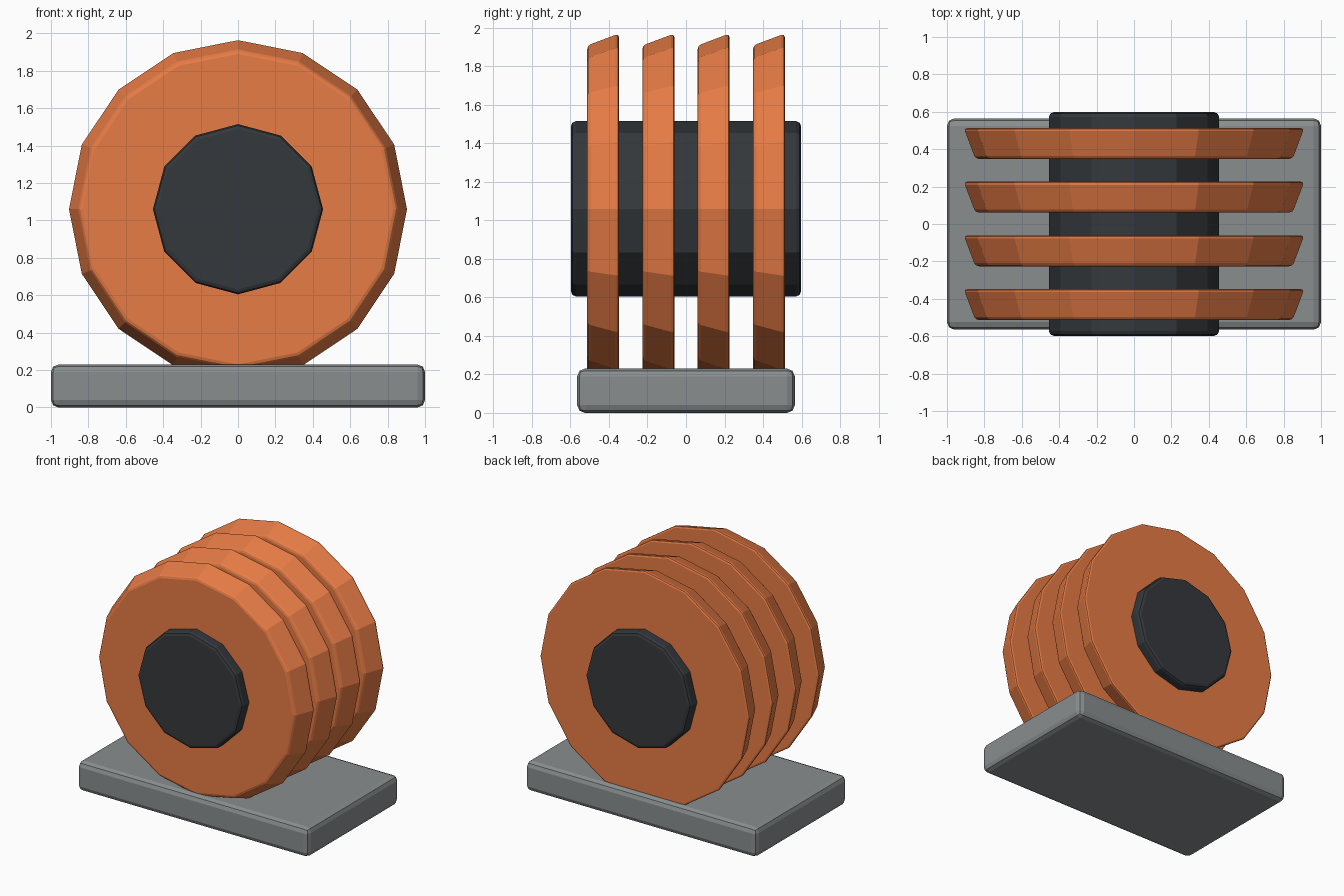
import bpy, bmesh
from math import radians
from mathutils import Matrix

if "Cube" in bpy.data.objects:
    bpy.data.objects.remove(bpy.data.objects["Cube"])

AXLE_Z = 1.06


def material(name, rgb):
    m = bpy.data.materials.new(name)
    m.diffuse_color = (*rgb, 1)
    m.use_nodes = True
    m.node_tree.nodes["Principled BSDF"].inputs["Base Color"].default_value = m.diffuse_color
    return m


def finish(name, bm, loc, bevel, mat=None):
    mesh = bpy.data.meshes.new(name)
    bm.to_mesh(mesh)
    bm.free()
    ob = bpy.data.objects.new(name, mesh)
    ob.location = loc
    bpy.context.collection.objects.link(ob)
    if mat:
        mesh.materials.append(mat)
    mod = ob.modifiers.new("edge_bevel", 'BEVEL')
    mod.width = bevel
    mod.segments = 2
    mod.limit_method = 'ANGLE'
    mod.angle_limit = radians(40)
    return ob


def drum(name, sides, r_front, r_back, depth, y, bevel, mat):
    # Cone frustum lying along y, smaller radius towards the front
    bm = bmesh.new()
    bmesh.ops.create_cone(bm, cap_ends=True, segments=sides, radius1=r_front,
                          radius2=r_back, depth=depth,
                          matrix=Matrix.Rotation(radians(-90), 4, 'X'))
    return finish(name, bm, (0, y, AXLE_Z), bevel, mat)


orange = material("orange", (0.80, 0.20, 0.06))
dark = material("dark", (0.035, 0.04, 0.045))
grey = material("grey", (0.25, 0.27, 0.275))

# Base slab
bm = bmesh.new()
bmesh.ops.create_cube(bm, size=1, matrix=Matrix.Diagonal((2, 1.13, 0.23, 1)))
finish("base", bm, (0, 0, 0.115), 0.04, grey)

# Central core
drum("core", 12, 0.455, 0.455, 1.195, 0, 0.025, dark)

# Four tapered fins
for i in range(4):
    drum(f"fin_{i + 1}", 16, 0.848, 0.91, 0.165, (i - 1.5) * 0.287, 0.018, orange)
